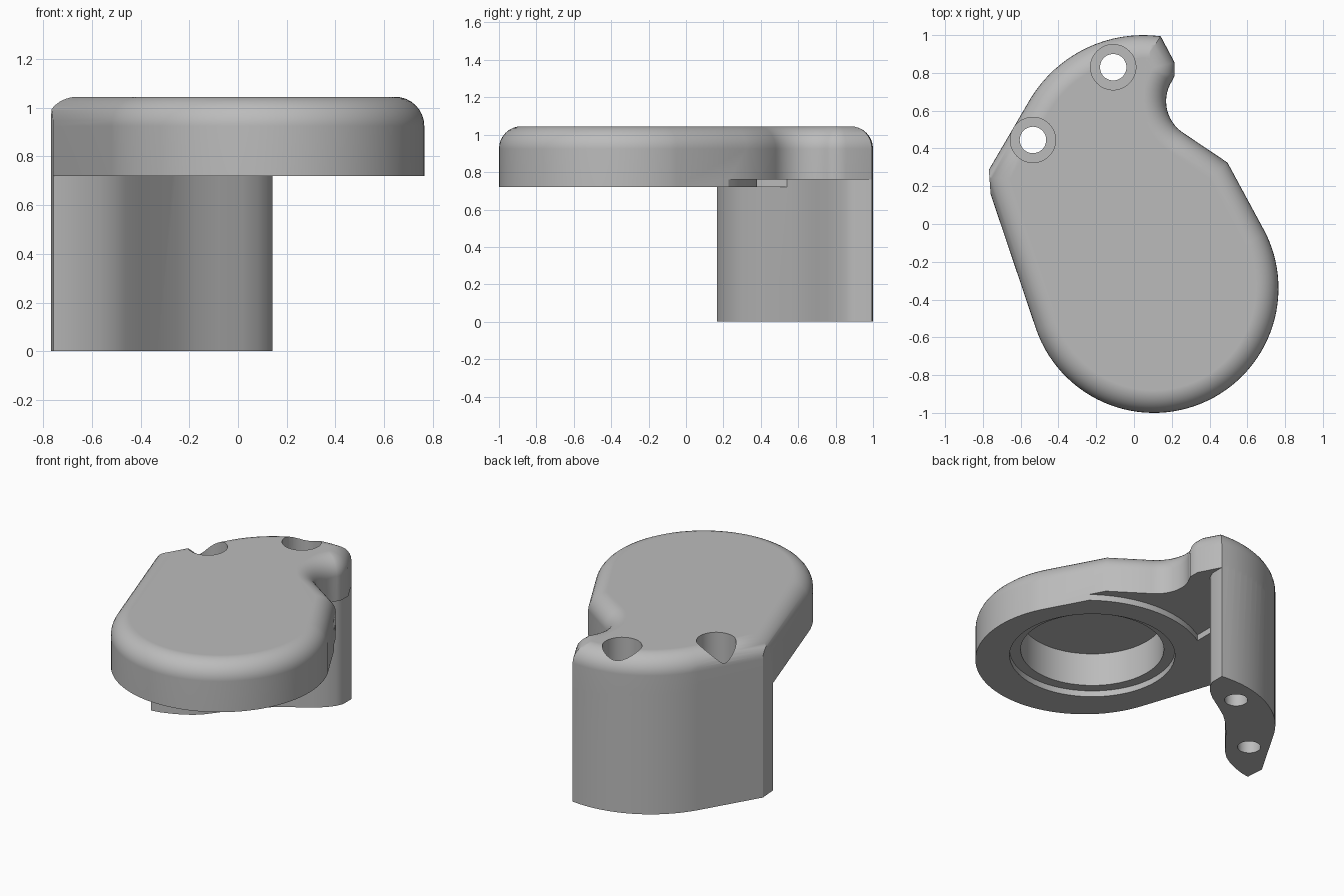
import bpy, bmesh
from math import cos, sin, pi, radians
from mathutils import Vector

cube = bpy.data.objects.get("Cube")
if cube:
    bpy.data.objects.remove(cube)

grey = bpy.data.materials.new("plain_grey")
grey.use_nodes = True
COLOR = (0.5, 0.5, 0.5, 1)
grey.diffuse_color = COLOR
grey.node_tree.nodes["Principled BSDF"].inputs["Base Color"].default_value = COLOR

UNDER, STEP, SHOULDER, TOP = 0.72, 0.76, 0.925, 1.045
DISC = (0.105, -0.34)
FILLET = TOP - SHOULDER


def arc(c, r, a0, a1, n):
    """Points on an arc, angles in degrees."""
    angles = [radians(a0 + (a1 - a0) * i / n) for i in range(n + 1)]
    return [Vector((c[0] + r * cos(a), c[1] + r * sin(a))) for a in angles]


def points(*pairs):
    return [Vector(p) for p in pairs]


def inset(loop, d):
    """Move a counter-clockwise loop inward by d with mitred corners."""
    out = []
    for i, p in enumerate(loop):
        a = (p - loop[i - 1]).normalized()
        b = (loop[(i + 1) % len(loop)] - p).normalized()
        na, nb = Vector((-a.y, a.x)), Vector((-b.y, b.x))
        out.append(p + (na + nb) * d / (1 + na.dot(nb)))
    return out


def loft(name, layers, trim=False):
    """Closed solid through (loop, height) layers, optionally trimmed at the side corner."""
    bm = bmesh.new()
    rings = [[bm.verts.new((p.x, p.y, z)) for p in loop] for loop, z in layers]
    n = len(rings[0])
    for lo, hi in zip(rings, rings[1:]):
        for i in range(n):
            j = (i + 1) % n
            bm.faces.new((lo[i], lo[j], hi[j], hi[i]))
    bm.faces.new(rings[0][::-1])
    bm.faces.new(rings[-1])
    if trim:
        cut = bmesh.ops.bisect_plane(
            bm, geom=bm.verts[:] + bm.edges[:] + bm.faces[:], dist=1e-5,
            plane_co=(-0.765, 0.24, 0), plane_no=(-0.14, -0.01, 0), clear_outer=True)
        edges = [e for e in cut["geom_cut"] if isinstance(e, bmesh.types.BMEdge)]
        bmesh.ops.holes_fill(bm, edges=edges)
    bmesh.ops.recalc_face_normals(bm, faces=bm.faces)
    mesh = bpy.data.meshes.new(name)
    bm.to_mesh(mesh)
    bm.free()
    mesh.materials.append(grey)
    obj = bpy.data.objects.new(name, mesh)
    bpy.context.collection.objects.link(obj)
    return obj


def drum(name, c, r, z0, z1, n=48):
    loop = arc(c, r, 0, 360 - 360 / n, n - 1)
    return loft(name, [(loop, z0), (loop, z1)])


def combine(target, tool, operation):
    """Apply a boolean and discard the tool."""
    tool.hide_render = True
    mod = target.modifiers.new("shape", "BOOLEAN")
    mod.operation, mod.solver, mod.object = operation, "EXACT", tool
    bpy.context.view_layer.objects.active = target
    bpy.ops.object.modifier_apply(modifier=mod.name)
    bpy.data.objects.remove(tool)


# Shared rear outline, from the ear tip round to the side corner
rear = arc((0.05, 0.3), 0.7, 82.5, 149, 16) + points((-0.79, 0.25))

# Cover plate with a rounded top rim
outline = (rear + arc(DISC, 0.66, 199, 386, 56) + points((0.495, 0.325))
           + arc((0.37, 0.65), 0.2, 238, 148, 14)
           + points((0.215, 0.785), (0.215, 0.855)))
layers = [(outline, UNDER)]
for k in range(9):
    t = k / 8 * pi / 2
    layers.append((inset(outline, FILLET * (1 - cos(t))), SHOULDER + FILLET * sin(t)))
body = loft("cover_plate_with_post", layers, trim=True)

# Raised underside step beside the post
recess = (arc(DISC, 0.72, 121.4, 25, 32)
          + points((1.1, 0.0), (1.1, 1.2), (-0.27, 1.2)))[::-1]
combine(body, loft("step_cutter", [(recess, 0.5), (recess, STEP)]), "DIFFERENCE")

# Stepped bore under the disc
BORE = (0.103, -0.27)
combine(body, drum("wide_bore_cutter", BORE, 0.5, 0.6, STEP, 80), "DIFFERENCE")
combine(body, drum("deep_bore_cutter", BORE, 0.433, 0.6, 0.98, 80), "DIFFERENCE")

# Crescent post
post_loop = rear + points(
    (-0.757, 0.165), (-0.7, 0.175), (-0.64, 0.195), (-0.57, 0.225), (-0.51, 0.262),
    (-0.46, 0.308), (-0.4, 0.385), (-0.33, 0.47), (-0.25, 0.565), (-0.17, 0.637),
    (-0.08, 0.697), (0.02, 0.76), (0.08, 0.81), (0.12, 0.86), (0.141, 0.905))
combine(body, loft("post", [(post_loop, 0), (post_loop, 0.8)], trim=True), "UNION")

# Counterbored screw holes
for c in ((-0.11, 0.83), (-0.535, 0.445)):
    combine(body, drum("screw_cutter", c, 0.07, -0.1, 1.2), "DIFFERENCE")
    combine(body, drum("head_cutter", c, 0.12, 0.84, 1.2), "DIFFERENCE")

# Smooth rounded surfaces, keep hard edges
bpy.ops.object.select_all(action="DESELECT")
body.select_set(True)
bpy.context.view_layer.objects.active = body
bpy.ops.object.shade_smooth_by_angle(angle=radians(32))
weighted = body.modifiers.new("even_normals", "WEIGHTED_NORMAL")
weighted.keep_sharp = True
